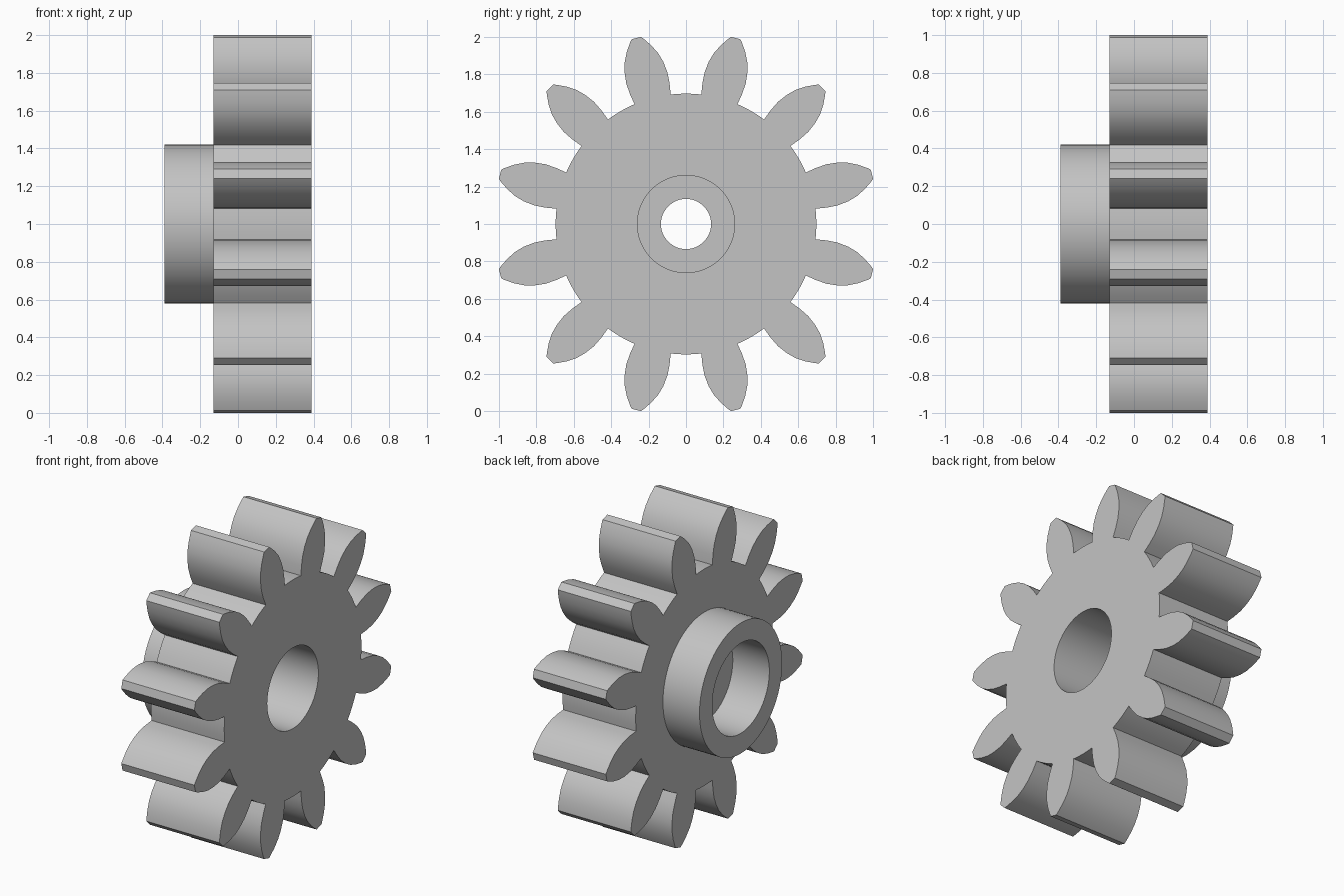
import bpy
import bmesh
from math import sin, cos, pi, atan2, hypot

cube = bpy.data.objects.get("Cube")
if cube:
    bpy.data.objects.remove(cube, do_unlink=True)

TEETH = 12
FRONT, WEB, BACK, HUB_END = 0.39, 0.0, -0.13, -0.39
SEGMENTS = 72

# One tooth flank: distance from the axis, half thickness
FLANK = [(0.69, 0.1), (0.75, 0.11), (0.81, 0.114), (0.87, 0.107),
         (0.92, 0.093), (0.97, 0.068), (1.01, 0.041), (1.029, 0.026)]


def gear_outline():
    """Tooth outline repeated around the axis, with root arcs between teeth."""
    points = []
    step = 2 * pi / TEETH
    root = hypot(*FLANK[0])
    half = atan2(FLANK[0][1], FLANK[0][0])
    tooth = [(a, -w) for a, w in FLANK] + [(a, w) for a, w in reversed(FLANK)]
    for i in range(TEETH):
        t = (i + 0.5) * step
        points += [(a * cos(t) - w * sin(t), a * sin(t) + w * cos(t)) for a, w in tooth]
        for k in range(1, 4):
            angle = t + half + (step - 2 * half) * k / 4
            points.append((root * cos(angle), root * sin(angle)))
    return points


def circle(radius):
    return [(radius * cos(2 * pi * i / SEGMENTS), radius * sin(2 * pi * i / SEGMENTS))
            for i in range(SEGMENTS)]


def add_loop(bm, points, x):
    return [bm.verts.new((x, y, z + 1)) for y, z in points]


def skin(bm, a, b):
    n = len(a)
    for i in range(n):
        j = (i + 1) % n
        bm.faces.new((a[i], a[j], b[j], b[i]))


def cap(bm, outer, inner):
    edges = [bm.edges.get((loop[i - 1], loop[i]))
             for loop in (outer, inner) for i in range(len(loop))]
    bmesh.ops.triangle_fill(bm, use_beauty=True, use_dissolve=False, edges=edges)


bm = bmesh.new()

# Toothed rim
outline = gear_outline()
front_rim = add_loop(bm, outline, FRONT)
back_rim = add_loop(bm, outline, BACK)
skin(bm, front_rim, back_rim)

# Stepped bore, inner web with small hole, and hub collar
steps = [(0.26, FRONT), (0.26, WEB), (0.134, WEB), (0.134, BACK),
         (0.29, BACK), (0.29, HUB_END), (0.42, HUB_END), (0.42, BACK)]
rings = [add_loop(bm, circle(r), x) for r, x in steps]
for a, b in zip(rings, rings[1:]):
    skin(bm, a, b)

# Flat gear faces
cap(bm, front_rim, rings[0])
cap(bm, back_rim, rings[-1])
bmesh.ops.recalc_face_normals(bm, faces=bm.faces)

mesh = bpy.data.meshes.new("gear_with_hub")
bm.to_mesh(mesh)
bm.free()
gear = bpy.data.objects.new("gear_with_hub", mesh)
bpy.context.collection.objects.link(gear)

# Plain grey material
grey = bpy.data.materials.new("light_grey")
grey.use_nodes = True
color = (0.55, 0.55, 0.55, 1)
grey.diffuse_color = color
for node in grey.node_tree.nodes:
    if node.type == "BSDF_PRINCIPLED":
        node.inputs["Base Color"].default_value = color
mesh.materials.append(grey)

bpy.ops.object.select_all(action="DESELECT")
gear.select_set(True)
bpy.context.view_layer.objects.active = gear
bpy.ops.object.shade_smooth_by_angle(angle=pi / 6)
